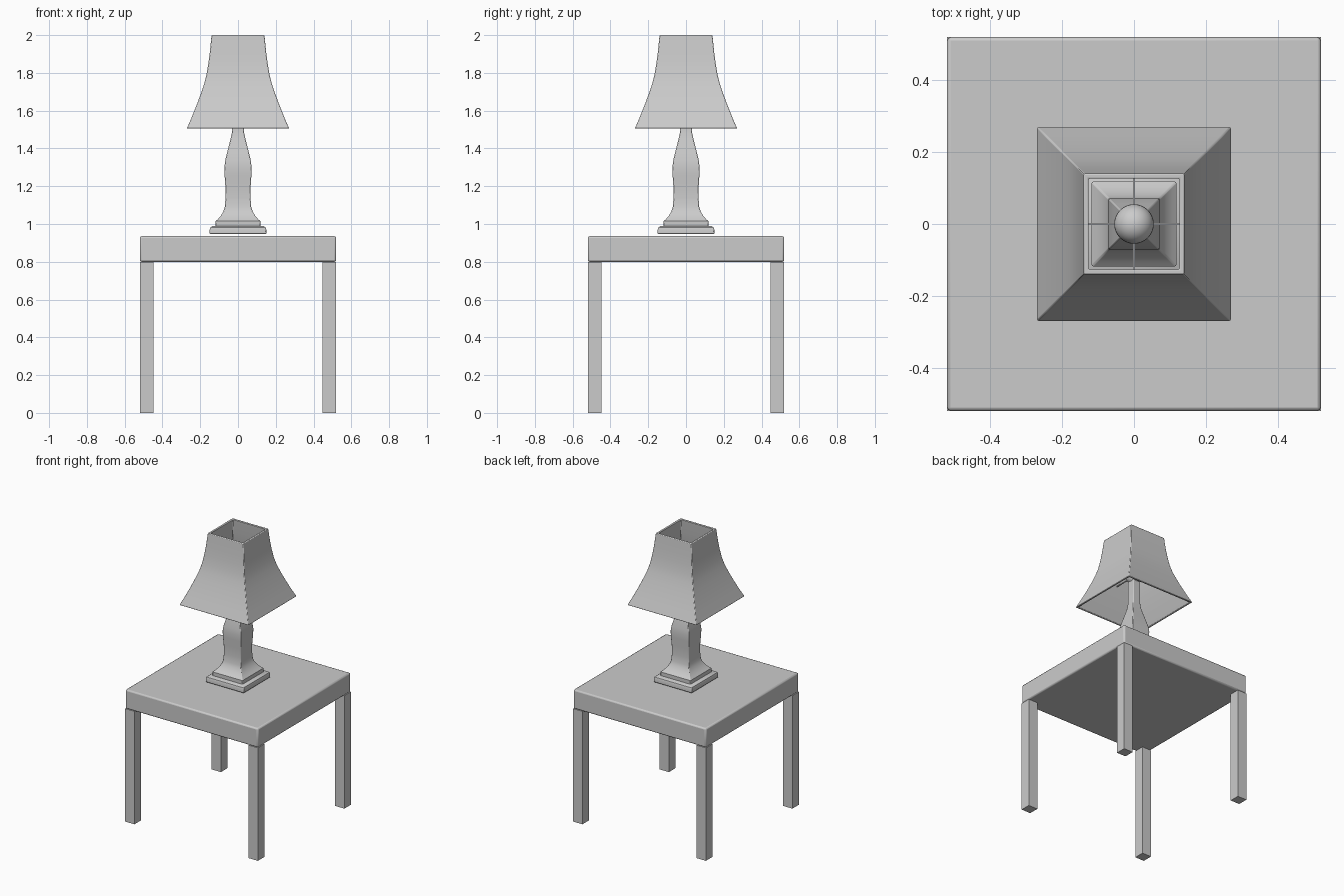
import bpy
import bmesh
from math import radians
from mathutils import Matrix

cube = bpy.data.objects.get("Cube")
if cube:
    bpy.data.objects.remove(cube, do_unlink=True)

# One plain grey for everything
grey = bpy.data.materials.new("plain grey")
GREY = (0.6, 0.6, 0.6, 1)
grey.use_nodes = True
grey.diffuse_color = GREY
grey.node_tree.nodes["Principled BSDF"].inputs["Base Color"].default_value = GREY


def finish(name, bm, bevel=0.0, smooth=True):
    bmesh.ops.recalc_face_normals(bm, faces=bm.faces)
    mesh = bpy.data.meshes.new(name)
    bm.to_mesh(mesh)
    bm.free()
    mesh.materials.append(grey)
    obj = bpy.data.objects.new(name, mesh)
    bpy.context.collection.objects.link(obj)
    if bevel:
        mod = obj.modifiers.new("soft edges", "BEVEL")
        mod.width = bevel
        mod.segments = 2
        mod.limit_method = "ANGLE"
        mod.angle_limit = radians(50)
    if smooth:
        bpy.ops.object.select_all(action="DESELECT")
        obj.select_set(True)
        bpy.context.view_layer.objects.active = obj
        bpy.ops.object.shade_smooth_by_angle(angle=radians(35))
    return obj


def box(name, low, high, bevel=0.0):
    bm = bmesh.new()
    size = [b - a for a, b in zip(low, high)]
    mid = [(a + b) / 2 for a, b in zip(low, high)]
    bmesh.ops.create_cube(bm, size=1, matrix=Matrix.Translation(mid) @ Matrix.Diagonal((*size, 1)))
    return finish(name, bm, bevel, bevel > 0)


def square_loft(name, profile, bevel=0.0, closed=False):
    """Stack square rings given as (half width, height)."""
    bm = bmesh.new()
    corners = ((-1, -1), (1, -1), (1, 1), (-1, 1))
    rings = [[bm.verts.new((x * w, y * w, z)) for x, y in corners] for w, z in profile]
    pairs = list(zip(rings, rings[1:]))
    if closed:
        pairs.append((rings[-1], rings[0]))
    else:
        bm.faces.new(rings[0])
        bm.faces.new(rings[-1])
    for a, b in pairs:
        for i in range(4):
            j = (i + 1) % 4
            bm.faces.new((a[i], a[j], b[j], b[i]))
    return finish(name, bm, bevel)


# Table
HALF, LEG, UNDER, TOP = 0.52, 0.072, 0.8, 0.936
box("table_top", (-HALF, -HALF, UNDER), (HALF, HALF, TOP), 0.01)
for side, sx in (("left", 1), ("right", -1)):
    for end, sy in (("front", -1), ("back", 1)):
        xs = sorted((sx * HALF, sx * (HALF - LEG)))
        ys = sorted((sy * HALF, sy * (HALF - LEG)))
        box(f"{end}_{side}_leg", (xs[0], ys[0], 0), (xs[1], ys[1], UNDER))

# Lamp foot and body
square_loft("lamp_plinth", [(0.15, 0.946), (0.15, 0.97), (0.146, 0.982), (0.136, 0.989)], 0.005)
square_loft("lamp_body", [
    (0.118, 0.985), (0.118, 1.015), (0.106, 1.026), (0.09, 1.045), (0.077, 1.068),
    (0.07, 1.09), (0.066, 1.14), (0.067, 1.2), (0.071, 1.26), (0.072, 1.3),
    (0.068, 1.335), (0.055, 1.39), (0.042, 1.44), (0.033, 1.48), (0.029, 1.52), (0.029, 1.68)], 0.004)

# Flared shade, an outer skin and an inner skin joined at the rims
outer = [(0.271, 1.505), (0.245, 1.565), (0.219, 1.63), (0.197, 1.69), (0.18, 1.74),
         (0.167, 1.79), (0.157, 1.85), (0.149, 1.91), (0.14, 2.0)]
inner = [(w - 0.014, z) for w, z in reversed(outer)]
square_loft("lamp_shade", outer + inner, 0.004, closed=True)

# Bulb and the thin cross wires that carry the shade
bm = bmesh.new()
bmesh.ops.create_uvsphere(bm, u_segments=32, v_segments=16, radius=0.055,
                          matrix=Matrix.Translation((0, 0, 1.72)))
finish("bulb", bm)
REACH, WIRE, LEVEL = 0.175, 0.003, 1.72
box("shade_wire_across", (-REACH, -WIRE, LEVEL - WIRE), (REACH, WIRE, LEVEL + WIRE))
box("shade_wire_along", (-WIRE, -REACH, LEVEL - WIRE), (WIRE, REACH, LEVEL + WIRE))
